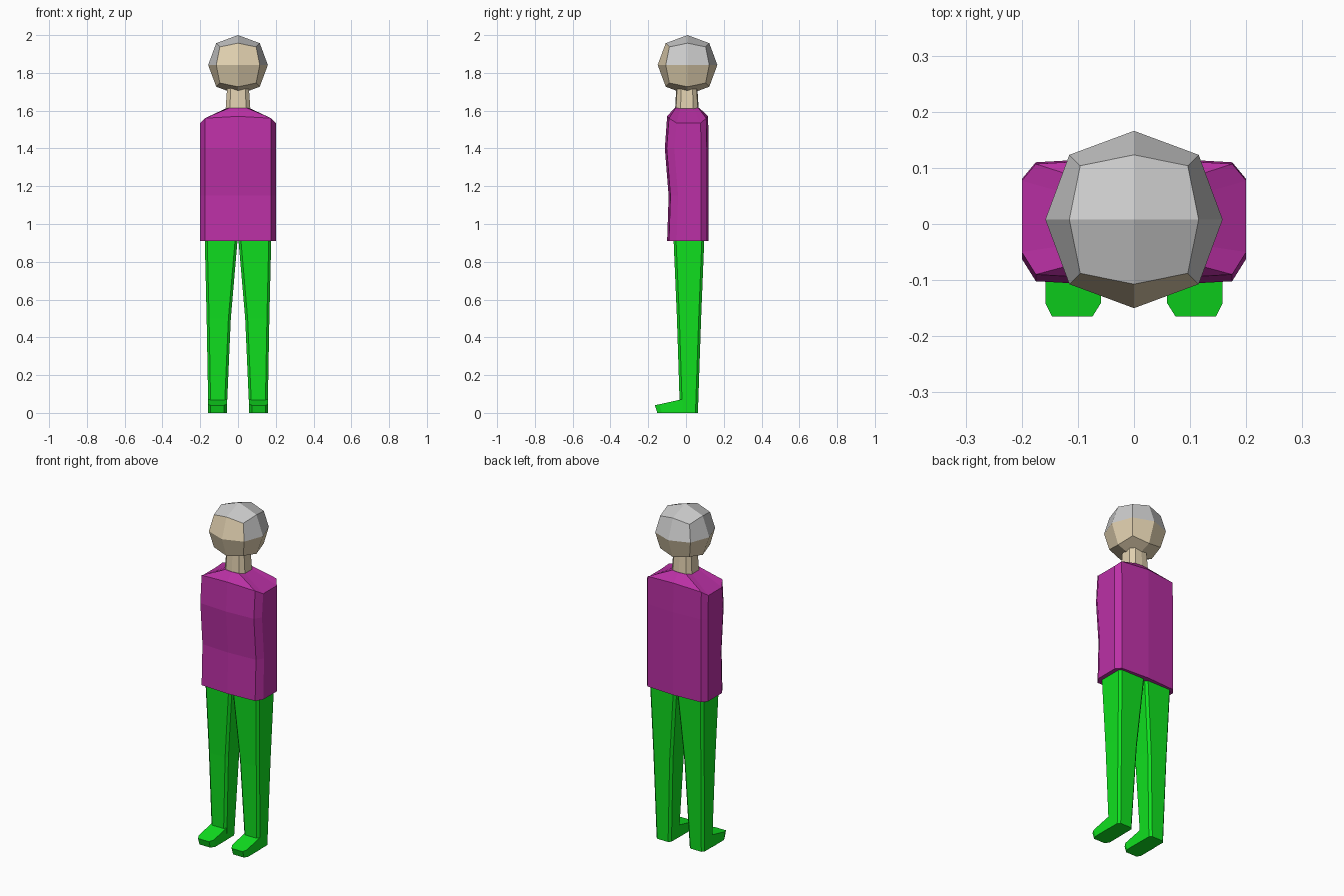
import bpy, bmesh
from mathutils import Vector

if "Cube" in bpy.data.objects:
    bpy.data.objects.remove(bpy.data.objects["Cube"])


def material(name, rgb):
    m = bpy.data.materials.new(name)
    m.diffuse_color = (*rgb, 1)
    m.use_nodes = True
    m.node_tree.nodes["Principled BSDF"].inputs["Base Color"].default_value = m.diffuse_color
    return m


SKIN = material("skin", (0.75, 0.63, 0.43))
HAIR = material("hair", (0.8, 0.8, 0.8))
SHIRT = material("shirt", (0.5, 0.03, 0.38))
TROUSERS = material("trousers", (0.005, 0.75, 0.014))


def finish(bm, name, *mats, mirror=False):
    bmesh.ops.recalc_face_normals(bm, faces=bm.faces)
    mesh = bpy.data.meshes.new(name)
    bm.to_mesh(mesh)
    bm.free()
    ob = bpy.data.objects.new(name, mesh)
    bpy.context.collection.objects.link(ob)
    for m in mats:
        mesh.materials.append(m)
    if mirror:
        ob.modifiers.new("mirror", 'MIRROR')
    return ob


def loft(name, rings, mat, mirror=False):
    bm = bmesh.new()
    vs = [[bm.verts.new(p) for p in ring] for ring in rings]
    n = len(vs[0])
    for a, b in zip(vs, vs[1:]):
        for i in range(n):
            j = (i + 1) % n
            bm.faces.new((a[i], a[j], b[j], b[i]))
    bm.faces.new(vs[0][::-1])
    bm.faces.new(vs[-1])
    return finish(bm, name, mat, mirror=mirror)


def body_ring(half):
    # half outline from front centre to back centre, mirrored to a full ring
    return half + [(-x, y, z) for x, y, z in half[-2:0:-1]]


def trunk(w, front, back, z, ch, drop=0.0, edge_drop=0.0):
    return body_ring([(0, front, z),
                      (w - ch, front + 0.01, z - drop), (w, front + 0.05, z - drop - edge_drop),
                      (w, back - 0.04, z - drop - edge_drop), (w - ch, back - 0.01, z - drop),
                      (0, back, z)])


# jumper, with sloping shoulders up to the neck
collar = body_ring([(0, -0.06, 1.615), (0.045, -0.055, 1.615), (0.068, -0.03, 1.61),
                    (0.068, 0.04, 1.61), (0.045, 0.065, 1.615), (0, 0.07, 1.615)])
loft("jumper", [trunk(0.2, -0.10, 0.12, 0.91, 0.025),
                trunk(0.2, -0.092, 0.12, 1.15, 0.025),
                trunk(0.2, -0.112, 0.12, 1.40, 0.025),
                trunk(0.2, -0.10, 0.117, 1.57, 0.025, 0.01, 0.025),
                collar], SHIRT)

# neck
neck_top = [(x * 0.84, y * 0.85, 1.73) for x, y, z in collar]
loft("neck", [[(x * 0.97, y * 0.97, 1.60) for x, y, z in collar], neck_top], SKIN)

# head: subdivided cube rounded to a ball, hair on the upper back part
bm = bmesh.new()
bmesh.ops.create_cube(bm, size=2)
bmesh.ops.subdivide_edges(bm, edges=bm.edges[:], cuts=1, use_grid_fill=True)
radius = {1: 0.158, 2: 0.163, 3: 0.166}
centre = Vector((0, 0.008, 1.842))
face_is_hair = []
for f in bm.faces:
    c = f.calc_center_median()
    f.material_index = 1 if c.z > 0 and c.y > -0.9 else 0
for v in bm.verts:
    k = sum(abs(c) > 0.5 for c in v.co)
    v.co = centre + v.co.normalized() * radius[k]
finish(bm, "head", SKIN, HAIR)


# trouser legs
def leg_ring(x0, x1, y0, y1, z, c=0.013):
    return [(x0 + c, y0, z), (x1 - c, y0, z), (x1, y0 + c, z), (x1, y1 - c, z),
            (x1 - c, y1, z), (x0 + c, y1, z), (x0, y1 - c, z), (x0, y0 + c, z)]


loft("legs", [leg_ring(0.06, 0.157, -0.032, 0.063, 0),
              leg_ring(0.038, 0.166, -0.048, 0.08, 0.5),
              leg_ring(0.002, 0.176, -0.066, 0.097, 0.92)], TROUSERS, mirror=True)

# feet, wedge-shaped with cut toe corners
sole = [(0.059, -0.018), (0.059, -0.128), (0.074, -0.152),
        (0.146, -0.152), (0.158, -0.128), (0.158, -0.018)]
upper = [(x, y - 0.013 if y < -0.1 else y) for x, y in sole]
loft("feet", [[(x, y, 0) for x, y in sole],
              [(x, y, 0.07 + 0.22 * (y + 0.03)) for x, y in upper]], TROUSERS, mirror=True)
